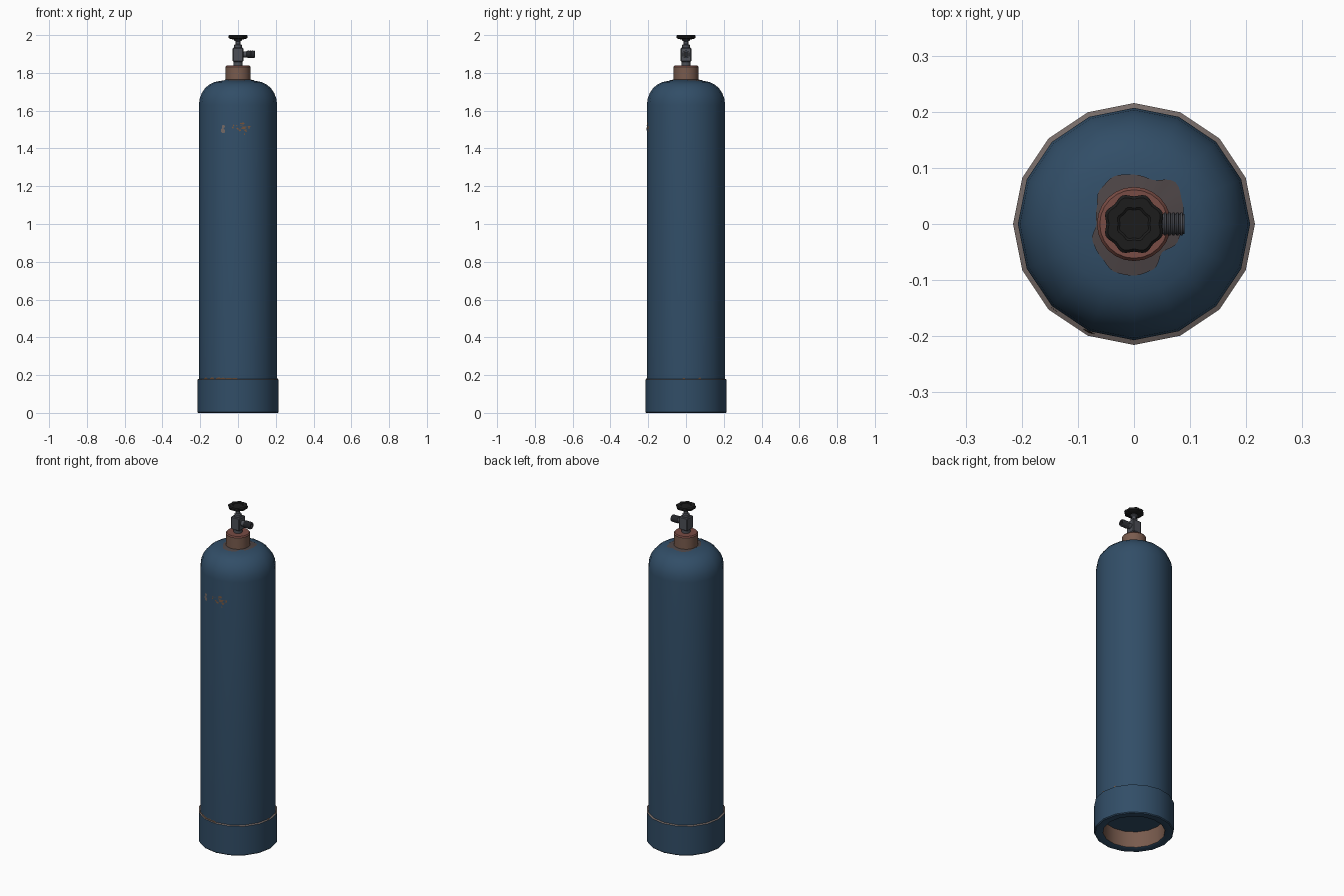
import bpy, bmesh, math, random
from mathutils import Matrix

if "Cube" in bpy.data.objects:
    bpy.data.objects.remove(bpy.data.objects["Cube"])

random.seed(4)


def mat(name, r, g, b):
    m = bpy.data.materials.new(name)
    m.diffuse_color = (r, g, b, 1)
    m.use_nodes = True
    m.node_tree.nodes["Principled BSDF"].inputs["Base Color"].default_value = m.diffuse_color
    return m


BLUE = mat("blue paint", 0.031, 0.075, 0.135)
BROWN = mat("brown rust", 0.19, 0.105, 0.075)
RED = mat("red rust", 0.19, 0.072, 0.058)
STAIN = mat("stained paint", 0.075, 0.06, 0.062)
WORN = mat("worn edge", 0.18, 0.145, 0.135)
ORANGE = mat("orange rust", 0.19, 0.095, 0.05)
STEEL = mat("dark steel", 0.075, 0.08, 0.095)
BLACK = mat("black plastic", 0.012, 0.012, 0.012)
HOLE = mat("outlet bore", 0.02, 0.02, 0.023)


def finish(bm, name, mats, smooth=True):
    bmesh.ops.remove_doubles(bm, verts=bm.verts, dist=1e-5)
    me = bpy.data.meshes.new(name)
    bm.to_mesh(me)
    bm.free()
    for m in mats:
        me.materials.append(m)
    ob = bpy.data.objects.new(name, me)
    bpy.context.collection.objects.link(ob)
    if smooth:
        bpy.context.view_layer.objects.active = ob
        ob.select_set(True)
        bpy.ops.object.shade_smooth_by_angle(angle=math.radians(35))
        ob.select_set(False)
    return ob


def lathe(name, profile, mats, n=16, idx=None, xf=None, scale=lambda a: 1.0):
    """Spin (radius, z) points; idx gives a material for each profile segment."""
    bm = bmesh.new()
    rings = []
    for r, z in profile:
        ring = []
        for i in range(n):
            a = 2 * math.pi * i / n
            k = r * scale(a)
            ring.append(bm.verts.new((k * math.cos(a), k * math.sin(a), z)))
        rings.append(ring)
    for s in range(len(profile) - 1):
        for i in range(n):
            j = (i + 1) % n
            f = bm.faces.new((rings[s][i], rings[s][j], rings[s + 1][j], rings[s + 1][i]))
            f.material_index = idx[s] if idx else 0
    bmesh.ops.remove_doubles(bm, verts=bm.verts, dist=1e-5)
    if xf:
        bm.transform(xf)
    return finish(bm, name, mats)


# Cylinder body with recessed bottom and rounded shoulder
body = [(0, 0.10), (0.168, 0.10), (0.207, 0.15), (0.207, 1.63)]
for d in (15, 30, 45, 60, 75):
    a = math.radians(d)
    body.append((0.095 + 0.112 * math.cos(a), 1.63 + 0.126 * math.sin(a)))
body += [(0.095, 1.757), (0.06, 1.763), (0, 1.763)]
lathe("tank_body", body, [BLUE])

# Foot ring: blue outside, rusty inside, worn top edge
lathe("foot_ring",
      [(0.168, 0.105), (0.168, 0.004), (0.174, 0), (0.211, 0), (0.2155, 0.005),
       (0.2155, 0.176), (0.205, 0.181)],
      [BLUE, BROWN, WORN], idx=[1, 0, 0, 0, 0, 2])

# Neck collar
lathe("neck_collar",
      [(0.066, 1.752), (0.066, 1.832), (0.061, 1.839), (0, 1.839)],
      [BROWN, RED], n=24, idx=[0, 1, 1])

# Rust stain spreading from the collar over the shoulder
radii = [0.085, 0.094, 0.105, 0.085, 0.088, 0.092, 0.086, 0.072,
         0.067, 0.080, 0.083, 0.092, 0.092, 0.088, 0.071, 0.084]
bm = bmesh.new()
N = 64
inner, outer = [], []
for i in range(N):
    a = 2 * math.pi * i / N
    t = i / 4
    k = int(t)
    u = t - k
    u = u * u * (3 - 2 * u)
    r = radii[k] * (1 - u) + radii[(k + 1) % 16] * u
    z = 1.7655 - 0.171 * (r - 0.06) - 0.15 * max(0, r - 0.095)
    inner.append(bm.verts.new((0.06 * math.cos(a), 0.06 * math.sin(a), 1.7655)))
    outer.append(bm.verts.new((r * math.cos(a), r * math.sin(a), z)))
for i in range(N):
    j = (i + 1) % N
    bm.faces.new((inner[i], outer[i], outer[j], inner[j]))
finish(bm, "shoulder_stain", [STAIN])


# Chipped paint on the front, laid just over the facets
def facet_radius(a):
    step = math.pi / 8
    return 0.207 * math.cos(step / 2) / math.cos((a % step) - step / 2)


def chip(bm, ang, z, w, h, mi, lift=0.0015):
    vs = []
    for i in range(7):
        t = 2 * math.pi * i / 7
        k = random.uniform(0.7, 1.1)
        a = ang + w * k * math.cos(t) / 0.207
        r = facet_radius(a) + lift
        vs.append(bm.verts.new((r * math.cos(a), r * math.sin(a), z + h * k * math.sin(t))))
    bm.faces.new(vs).material_index = mi


bm = bmesh.new()
front = -math.pi / 2
chip(bm, front - 0.40, 1.495, 0.016, 0.017, 0)
chip(bm, front - 0.385, 1.515, 0.010, 0.012, 0)
for i in range(26):
    chip(bm, front + random.gauss(0.08, 0.10), random.gauss(1.505, 0.013),
         random.uniform(0.003, 0.009), random.uniform(0.002, 0.006), 1)
finish(bm, "paint_chips", [WORN, ORANGE], False)

# Rust streaks along the foot ring seam
bm = bmesh.new()
for ang in (-2.55, -2.3, -2.1, -1.95, -1.8, -1.65, -0.05, 0.35):
    chip(bm, ang, 0.182, 0.018 if ang < -1 else 0.008, 0.005, 0, 0.003)
finish(bm, "seam_rust", [ORANGE], False)

# Valve: base, block, stem
lathe("valve_base", [(0.024, 1.836), (0.024, 1.868), (0, 1.868)], [STEEL], n=16)
bm = bmesh.new()
bmesh.ops.create_cube(bm, size=1, matrix=Matrix.Translation((0, 0, 1.896))
                      @ Matrix.Diagonal((0.056, 0.056, 0.076, 1)))
bmesh.ops.bevel(bm, geom=list(bm.edges), offset=0.004, segments=1, affect='EDGES')
finish(bm, "valve_block", [STEEL])
lathe("valve_stem",
      [(0.02, 1.932), (0.02, 1.948), (0.012, 1.952), (0.012, 1.966), (0.02, 1.972), (0.02, 1.984)],
      [STEEL], n=16)

# Threaded side outlet pointing to +x, with a dark bore
to_x = Matrix.Translation((0, 0, 1.898)) @ Matrix.Rotation(math.pi / 2, 4, 'Y')
thread = [(0.016, 0.02), (0.016, 0.046)]
for i in range(6):
    x = 0.046 + i * 0.0072
    thread += [(0.0205, x + 0.001), (0.0205, x + 0.004), (0.0175, x + 0.0055)]
thread += [(0.018, 0.09), (0.012, 0.09), (0.012, 0.065), (0, 0.065)]
k = len(thread)
lathe("valve_outlet", thread, [STEEL, HOLE], n=16, idx=[0] * (k - 3) + [1, 1], xf=to_x)

# Scalloped hand wheel
lathe("hand_wheel",
      [(0, 1.976), (0.022, 1.976), (0.044, 1.981), (0.051, 1.985), (0.052, 1.995),
       (0.047, 2.0), (0.03, 2.0), (0.026, 1.997), (0, 1.997)],
      [BLACK], n=64, scale=lambda a: 1 + 0.05 * math.cos(8 * a + math.pi))
